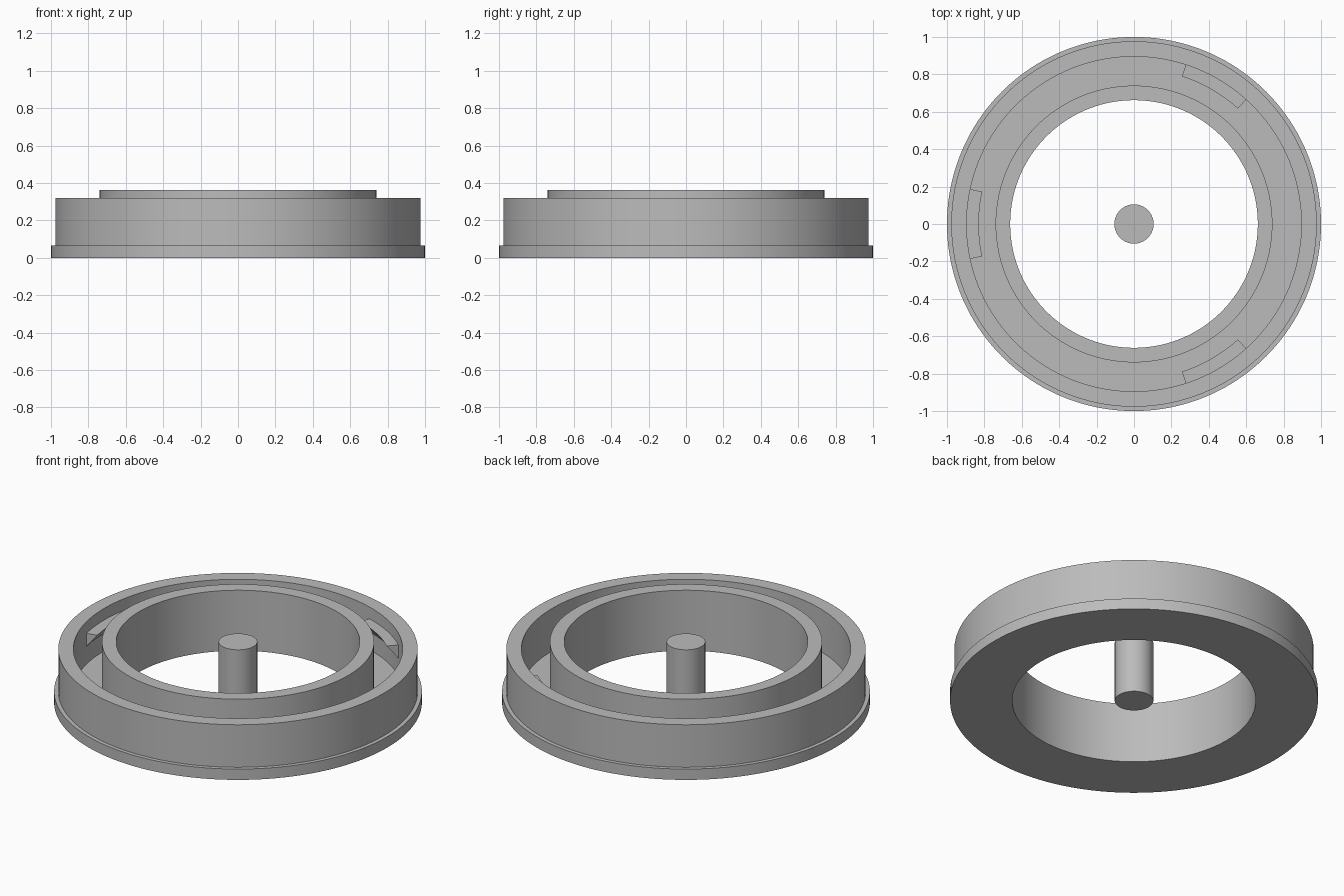
import bpy
import bmesh
import math

if "Cube" in bpy.data.objects:
    bpy.data.objects.remove(bpy.data.objects["Cube"], do_unlink=True)

grey = bpy.data.materials.new("plain grey")
grey.use_nodes = True
colour = (0.5, 0.5, 0.5, 1)
grey.diffuse_color = colour
grey.node_tree.nodes["Principled BSDF"].inputs["Base Color"].default_value = colour


def sweep(name, profile, start, angle, steps):
    """Sweep a closed (radius, height) profile around the vertical axis."""
    full = angle >= 360
    bm = bmesh.new()
    rings = []
    for i in range(steps if full else steps + 1):
        a = math.radians(start + angle * i / steps)
        rings.append([bm.verts.new((r * math.cos(a), r * math.sin(a), z))
                      for r, z in profile])
    n = len(profile)
    for i in range(steps):
        here, there = rings[i], rings[(i + 1) % len(rings)]
        for j in range(n):
            k = (j + 1) % n
            bm.faces.new((here[j], there[j], there[k], here[k]))
    if not full:
        bm.faces.new(rings[0])
        bm.faces.new(rings[-1])
    bmesh.ops.recalc_face_normals(bm, faces=bm.faces)
    mesh = bpy.data.meshes.new(name)
    bm.to_mesh(mesh)
    bm.free()
    return finish(bpy.data.objects.new(name, mesh))


def finish(obj):
    if obj.name not in bpy.context.scene.objects:
        bpy.context.collection.objects.link(obj)
    obj.data.materials.append(grey)
    bpy.ops.object.select_all(action='DESELECT')
    obj.select_set(True)
    bpy.context.view_layer.objects.active = obj
    bpy.ops.object.shade_smooth_by_angle(angle=math.radians(30))
    return obj


# Housing: flanged base, outer wall, channel floor and taller inner wall
INNER, OUTER, FLOOR = 0.74, 0.895, 0.065
sweep("ring_housing", [
    (0.662, 0), (1.0, 0), (1.0, 0.065), (0.977, 0.065), (0.977, 0.32),
    (OUTER, 0.32), (OUTER, FLOOR), (INNER, FLOOR), (INNER, 0.363),
    (0.662, 0.363)], 0, 360, 160)

# Three wedge-shaped catches inside the outer wall
for number, centre in enumerate((60, 180, 300), 1):
    sweep(f"catch_{number}", [(0.83, 0.25), (0.9, 0.25), (0.9, 0.165)],
          centre - 12, 24, 12)

# Free-standing centre pin
bpy.ops.mesh.primitive_cylinder_add(vertices=64, radius=0.105, depth=0.363,
                                    location=(0, 0, 0.1815))
pin = bpy.context.object
pin.name = "centre_pin"
finish(pin)
